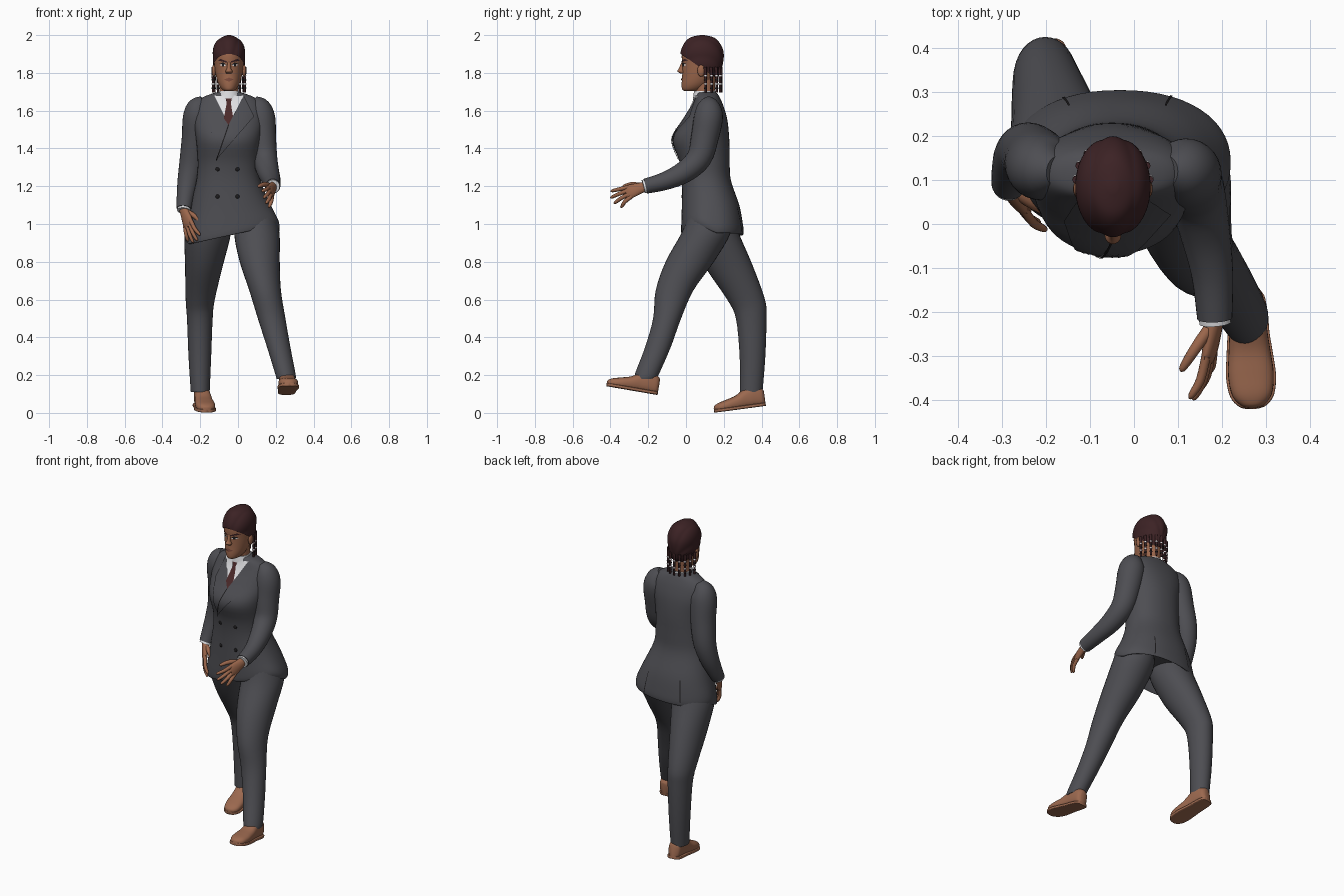
import bpy, bmesh, math
from mathutils import Vector as V, Matrix
from mathutils.bvhtree import BVHTree

if "Cube" in bpy.data.objects:
    bpy.data.objects.remove(bpy.data.objects["Cube"])

def material(name, r, g, b):
    m = bpy.data.materials.new(name)
    m.diffuse_color = (r, g, b, 1)
    m.use_nodes = True
    m.node_tree.nodes["Principled BSDF"].inputs["Base Color"].default_value = m.diffuse_color
    return m

SUIT = material("charcoal suit", .075, .075, .085)
SKIN = material("brown skin", .33, .135, .072)
SHOE = material("tan leather", .33, .14, .078)
HAIR = material("dark maroon hair", .045, .016, .018)
WHITE = material("white cloth", .75, .75, .77)
TIE = material("maroon tie", .07, .022, .022)
BLACK = material("near black", .012, .011, .012)
LIPS = material("lip brown", .2, .07, .045)

X, Y, Z = V((1, 0, 0)), V((0, 1, 0)), V((0, 0, 1))
FLAT = (X, Y)

def finish(name, bm, mat, angle=50):
    bmesh.ops.recalc_face_normals(bm, faces=bm.faces)
    me = bpy.data.meshes.new(name)
    bm.to_mesh(me)
    bm.free()
    me.materials.append(mat)
    me.shade_smooth()
    me.set_sharp_from_angle(angle=math.radians(angle))
    ob = bpy.data.objects.new(name, me)
    bpy.context.collection.objects.link(ob)
    return ob

def smooth_rows(rows, k):
    """Catmull-Rom through rows of (x, y, z, rx, ry)."""
    out = []
    for i in range(len(rows) - 1):
        p0, p1, p2, p3 = (rows[min(max(j, 0), len(rows) - 1)] for j in range(i - 1, i + 3))
        for s in range(k):
            t = s / k
            out.append([.5 * (2 * b + (c - a) * t + (2 * a - 5 * b + 4 * c - d) * t * t
                              + (3 * b - a - 3 * c + d) * t ** 3) for a, b, c, d in zip(p0, p1, p2, p3)])
    return out + [list(rows[-1])]

def loft(name, rows, mat, frame=FLAT, n=28, e=2.0, k=4, edit=None):
    """Skin elliptical rings; frame None means rings follow the path."""
    rows = smooth_rows([r if len(r) == 5 else (*r, r[3]) for r in rows], k)
    bm, rings = bmesh.new(), []
    for i, r in enumerate(rows):
        c = V(r[:3])
        if frame:
            u, v = frame
        else:
            t = (V(rows[min(i + 1, len(rows) - 1)][:3]) - V(rows[max(i - 1, 0)][:3])).normalized()
            u = X.cross(t).normalized()
            v = t.cross(u)
        ring = []
        for j in range(n):
            a = 2 * math.pi * j / n
            ca, sa = math.cos(a), math.sin(a)
            ring.append(bm.verts.new(c + u * (max(r[3], .001) * math.copysign(abs(ca) ** (2 / e), ca))
                                     + v * (max(r[4], .001) * math.copysign(abs(sa) ** (2 / e), sa))))
        rings.append(ring)
    for a, b in zip(rings, rings[1:]):
        for j in range(n):
            bm.faces.new((a[j], a[(j + 1) % n], b[(j + 1) % n], b[j]))
    bm.faces.new(rings[0])
    bm.faces.new(rings[-1])
    if edit:
        edit(bm)
    return finish(name, bm, mat)

def ball(name, loc, scale, mat):
    bm = bmesh.new()
    bmesh.ops.create_uvsphere(bm, u_segments=14, v_segments=8, radius=1,
                              matrix=Matrix.Translation(loc) @ Matrix.Diagonal((*scale, 1)))
    return finish(name, bm, mat)

def tree(ob):
    return BVHTree.FromPolygons([v.co for v in ob.data.vertices], [p.vertices for p in ob.data.polygons])

def plate(name, bvh, quad, off, mat, side=-1, n=10):
    """Thin four-cornered patch (x, z) projected on the front or back of a body part."""
    a, b, c, d = (V(q) for q in quad)
    bm, grid = bmesh.new(), []
    for i in range(n + 1):
        row = []
        for j in range(n + 1):
            p = a.lerp(b, i / n).lerp(d.lerp(c, i / n), j / n)
            hit = bvh.ray_cast(V((p.x, side * 2, p.y)), V((0, -side, 0)))[0]
            row.append(bm.verts.new((p.x, (hit.y if hit else .05) + side * off, p.y)))
        grid.append(row)
    for i in range(n):
        for j in range(n):
            bm.faces.new((grid[i][j], grid[i + 1][j], grid[i + 1][j + 1], grid[i][j + 1]))
    bmesh.ops.remove_doubles(bm, verts=bm.verts, dist=1e-5)
    return finish(name, bm, mat)

# Jacket body, with the front hem pulled up over the forward leg
def tilt_hem(bm):
    for v in bm.verts:
        w = min(max((1.15 - v.co.z) / .2, 0), 1)
        f = min(max((.16 - v.co.y) / .1, 0), 1)
        v.co.z += w * (.04 + .18 * f) * (v.co.x + .03)

jacket = loft("jacket", [
    (-.03, .14, .99, .2, .12), (-.032, .14, .945, .242, .157), (-.032, .14, .955, .252, .165),
    (-.033, .138, 1.0, .247, .163), (-.04, .13, 1.1, .212, .152), (-.05, .108, 1.23, .17, .13),
    (-.05, .098, 1.33, .163, .133), (-.05, .08, 1.45, .172, .149), (-.05, .104, 1.55, .185, .115),
    (-.05, .115, 1.62, .178, .085), (-.05, .115, 1.665, .145, .066), (-.05, .11, 1.69, .088, .056),
    (-.05, .105, 1.7, .05, .045)], SUIT, n=56, e=2.2, edit=tilt_hem)
chest = tree(jacket)

# Sleeves
loft("left_sleeve", [(.075, .12, 1.65, .035), (.105, .12, 1.615, .065), (.12, .118, 1.56, .077),
     (.128, .1, 1.46, .073), (.142, .07, 1.35, .066), (.16, -.01, 1.275, .058),
     (.178, -.11, 1.228, .048), (.184, -.215, 1.2, .04)], SUIT, None)
loft("right_sleeve", [(-.175, .12, 1.65, .035), (-.205, .125, 1.615, .065), (-.215, .132, 1.56, .077),
     (-.225, .15, 1.45, .073), (-.245, .165, 1.32, .066), (-.265, .15, 1.22, .056),
     (-.28, .115, 1.13, .045), (-.286, .09, 1.08, .039)], SUIT, None)
loft("left_cuff", [(.183, -.2, 1.204, .036), (.185, -.226, 1.198, .036)], WHITE, None, k=1)
loft("right_cuff", [(-.284, .1, 1.1, .035), (-.287, .084, 1.07, .035)], WHITE, None, k=1)

# Trousers
loft("left_trouser", [(.1, .12, 1.04, .1, .11), (.1, .105, .95, .12, .13), (.115, .02, .8, .106, .128),
     (.143, -.06, .65, .084, .1), (.178, -.1, .5, .073, .074), (.215, -.148, .35, .062, .068),
     (.25, -.205, .21, .054, .064), (.255, -.215, .18, .05, .058)], SUIT, n=32)
loft("right_trouser", [(-.15, .14, 1.04, .1, .11), (-.16, .15, .95, .122, .13), (-.18, .225, .78, .1, .128),
     (-.2, .318, .6, .077, .1), (-.202, .345, .5, .068, .081), (-.202, .352, .3, .06, .068),
     (-.2, .345, .11, .05, .06)], SUIT, n=32)

# Shoes: upper and sole lofted from heel to toe
def shoe(name, heel, pitch, yaw):
    place = Matrix.Translation(heel) @ Matrix.Rotation(yaw, 4, 'Z') @ Matrix.Rotation(pitch, 4, 'X')
    st = [(0, .02, .085), (.015, .036, .1), (.06, .042, .12), (.1, .043, .105), (.15, .048, .075),
          (.2, .052, .06), (.245, .045, .048), (.268, .026, .036), (.274, .008, .026)]
    up = loft(name + "_upper", [(0, -s, h / 2, w, h / 2) for s, w, h in st], SHOE, (X, Z), e=2.5)
    so = loft(name + "_sole", [(0, -s, .009, w + .005, .009) for s, w, h in st], SHOE, (X, Z), e=6)
    for ob in (up, so):
        ob.matrix_world = place

shoe("left_shoe", (.255, -.152, .095), -.17, .06)
shoe("right_shoe", (-.2, .42, .037), .13, .13)

# Hands: flattened palm with five tapered fingers
def hand(name, w, d, a, inward):
    w, d = V(w), V(d).normalized()
    a = V(a)
    a = (a - d * a.dot(d)).normalized()
    nrm = d.cross(a) * inward
    P = lambda l, c, h=0: tuple(w + d * l + a * c + nrm * h)
    loft(name + "_palm", [(*P(-.02, 0), .024, .02), (*P(.03, 0), .032, .018), (*P(.075, 0), .038, .015),
         (*P(.098, 0), .03, .009)], SKIN, (a, nrm), n=16)
    fingers = {"index": (.026, .178, .04), "middle": (.009, .19, .008), "ring": (-.01, .18, -.026),
               "little": (-.028, .152, -.058)}
    for f, (b, l, c) in fingers.items():
        loft(f"{name}_{f}_finger", [(*P(.075, b), .011), (*P((l + .085) / 2, (b + c) / 2, .002), .0105),
             (*P(l - .01, c, .014), .008), (*P(l, c, .018), .003)], SKIN, None, n=10, k=3)
    loft(name + "_thumb", [(*P(.015, .015, .008), .014), (*P(.06, .042, .025), .013),
         (*P(.105, .052, .042), .009), (*P(.115, .053, .045), .003)], SKIN, None, n=10, k=3)

hand("left_hand", (.184, -.225, 1.196), (-.16, -.93, -.32), (-.25, 0, 1), 1)
hand("right_hand", (-.286, .082, 1.07), (.28, -.45, -.85), (.6, -.75, .1), -1)

# Shirt front, tie, lapels, buttons and back vents
plate("shirt_front", chest, [(-.125, 1.68), (.03, 1.68), (-.048, 1.53), (-.05, 1.53)], .004, WHITE)
plate("tie_tail", chest, [(-.06, 1.64), (-.038, 1.64), (-.025, 1.56), (-.075, 1.56)], .008, TIE)
plate("tie_tip", chest, [(-.075, 1.56), (-.025, 1.56), (-.049, 1.525), (-.051, 1.525)], .008, TIE)
plate("tie_knot", chest, [(-.066, 1.665), (-.032, 1.665), (-.04, 1.635), (-.058, 1.635)], .012, TIE)
plate("right_lapel", chest, [(-.125, 1.68), (-.05, 1.525), (-.11, 1.36), (-.16, 1.56)], .007, SUIT)
plate("left_lapel", chest, [(.03, 1.68), (.085, 1.57), (-.115, 1.34), (-.05, 1.525)], .009, SUIT)
plate("lapel_seam", chest, [(-.052, 1.527), (-.046, 1.527), (-.112, 1.335), (-.118, 1.335)], .011, BLACK)
for s in (-1, 1):
    plate("shirt_collar_point", chest, [(-.05 + s * .015, 1.68), (-.05 + s * .068, 1.68),
          (-.05 + s * .045, 1.62), (-.05 + s * .04, 1.62)], .009, WHITE)
    plate("back_vent", chest, [(-.04 + s * .11, 1.09), (-.036 + s * .11, 1.09), (-.034 + s * .125, .96),
          (-.04 + s * .125, .96)], .003, BLACK, side=1)
for x in (-.108, -.003):
    for z in (1.29, 1.145):
        y = chest.ray_cast(V((x, -2, z)), Y)[0].y
        ball("button", (x, y, z), (.011, .005, .011), BLACK)

# Neck, collar band and head
CX = -.048
loft("neck", [(CX, .105, 1.62, .055), (CX, .1, 1.7, .05, .052), (CX, .1, 1.78, .052, .058)], SKIN)
loft("shirt_collar", [(CX, .103, 1.66, .07, .066), (CX, .1, 1.703, .055, .058)], WHITE, k=1)
head_rows = [(CX, .02, 1.703, .018, .025), (CX, .032, 1.712, .036, .052), (CX, .052, 1.74, .055, .075),
             (CX, .072, 1.785, .069, .092), (CX, .083, 1.84, .077, .103), (CX, .085, 1.9, .08, .107),
             (CX, .085, 1.945, .069, .09), (CX, .085, 1.975, .046, .06), (CX, .085, 1.987, .01, .012)]
face = tree(loft("head", head_rows, SKIN, n=36))
loft("nose", [(CX, -.014, 1.858, .008, .009), (CX, -.022, 1.825, .011, .016), (CX, -.026, 1.808, .019, .02),
     (CX, -.015, 1.796, .013, .012)], SKIN, n=14)
for s in (-1, 1):
    ball("ear", (CX + s * .08, .08, 1.812), (.011, .02, .032), SKIN)
    at = lambda pts: [(CX + s * x, z) for x, z in pts]
    plate("eye_white", face, at([(.014, 1.841), (.03, 1.849), (.05, 1.842), (.031, 1.834)]), .002, WHITE, n=6)
    plate("iris", face, at([(.026, 1.848), (.037, 1.848), (.037, 1.835), (.026, 1.835)]), .0035, BLACK, n=4)
    plate("upper_lash", face, at([(.011, 1.841), (.03, 1.856), (.056, 1.846), (.031, 1.846)]), .004, BLACK, n=6)
    plate("eyebrow", face, at([(.01, 1.861), (.045, 1.874), (.06, 1.866), (.01, 1.854)]), .003, HAIR, n=6)
plate("lips", face, [(CX - .026, 1.765), (CX, 1.775), (CX + .026, 1.765), (CX, 1.753)], .005, LIPS, n=8)

# Hair cap with braided ridges running front to back, cut along the hairline
def cornrows(bm):
    bmesh.ops.bisect_plane(bm, geom=bm.verts[:] + bm.edges[:] + bm.faces[:], plane_co=(0, -.02, 1.895),
                           plane_no=(0, .56, .83), clear_inner=True)
    c = V((CX, .085, 1.85))
    for v in bm.verts:
        a = math.atan2(v.co.x - CX, v.co.z - 1.8)
        v.co = c + (v.co - c) * (1 + .04 * abs(math.cos(a * 6)))

loft("hair", [(x, y, 1.85 + (z - 1.85) * 1.05, rx * 1.05, ry * 1.03) for x, y, z, rx, ry in head_rows],
     HAIR, n=72, k=6, edit=cornrows)

# Short beaded braids hanging round the nape
for i in range(9):
    a = math.radians(-88 + 22 * i)
    x, y = CX + .084 * math.sin(a), .098 + .085 * math.cos(a)
    loft("braid", [(x, y, 1.83, .009), (x, y + .003, 1.77, .007), (x, y + .004, 1.695, .006)],
         HAIR, n=8, k=2)
    for j in range(4):
        ball("bead", (x, y + .003, 1.785 - j * .022), (.0085, .0085, .007), (WHITE, BLACK)[j % 2])
